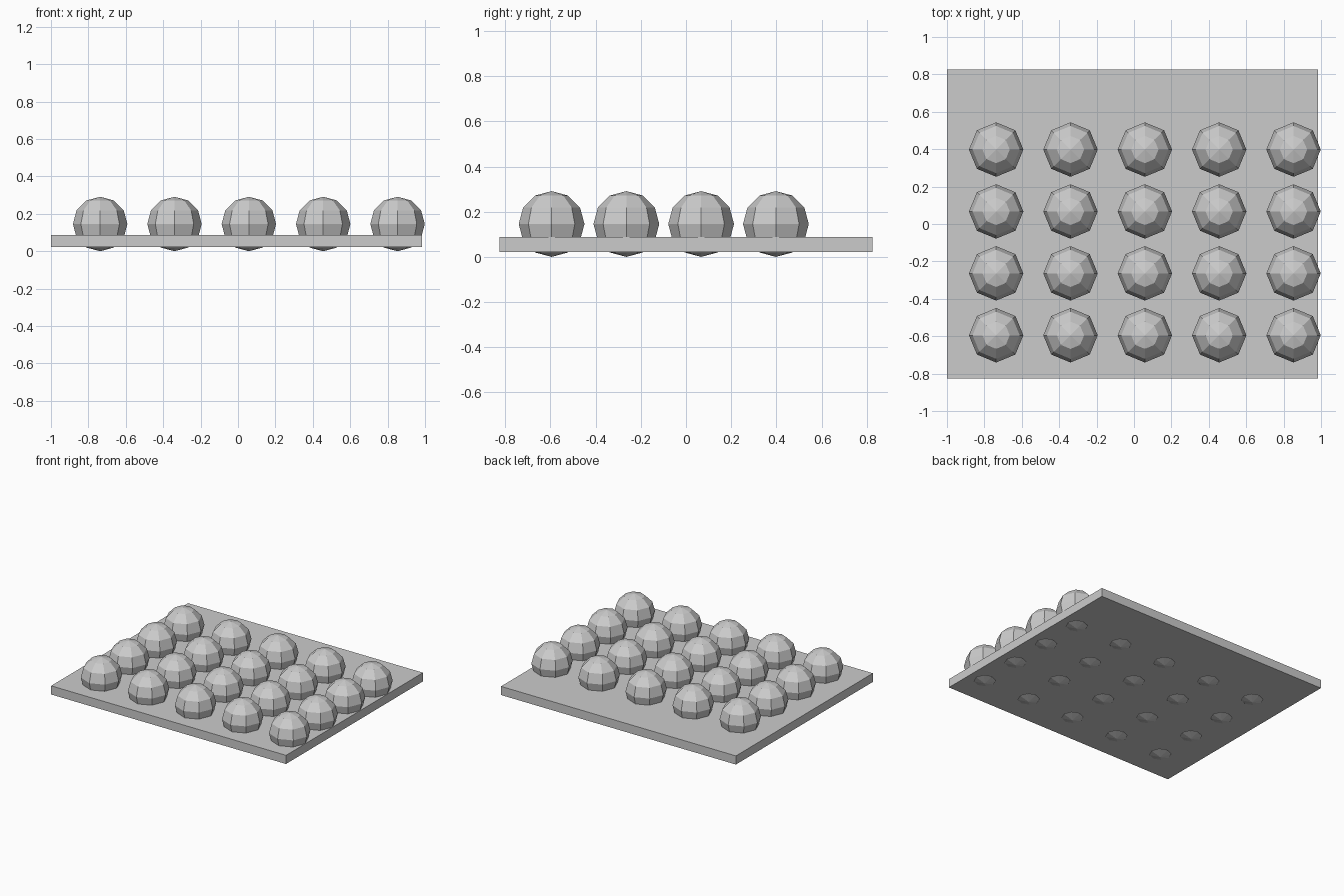
import bpy

if "Cube" in bpy.data.objects:
    bpy.data.objects.remove(bpy.data.objects["Cube"])

# flat base board
bpy.ops.mesh.primitive_cube_add(size=1, location=(-0.008, 0, 0.055))
board = bpy.context.object
board.name = "board"
board.scale = (1.984, 1.652, 0.066)

# grid of low-poly balls sunk through the board
R = 0.1455
for row in range(4):
    for col in range(5):
        bpy.ops.mesh.primitive_uv_sphere_add(
            segments=8, ring_count=6, radius=R,
            location=(-0.737 + 0.3975 * col, -0.595 + 0.331 * row, R))
        bpy.context.object.name = f"ball_{row + 1}_{col + 1}"
